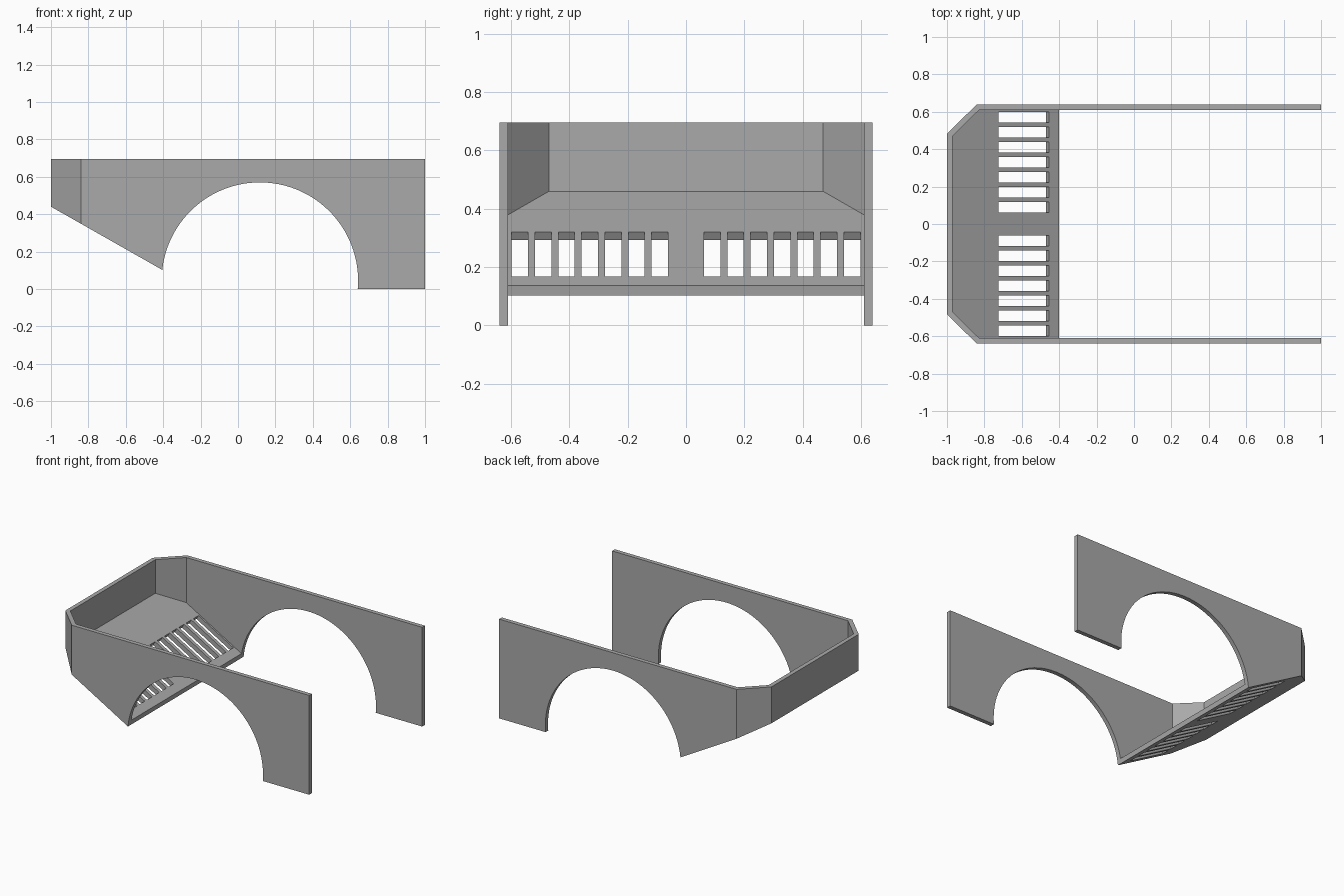
import bpy, bmesh, math
from mathutils import Matrix, Vector

cube = bpy.data.objects.get("Cube")
if cube:
    bpy.data.objects.remove(cube, do_unlink=True)

HEIGHT, HALF_WIDTH, WALL = 0.695, 0.64, 0.03
TILT = math.atan2(0.335, 0.59)       # slope of the belly panel
FLOOR = 0.032                        # belly panel thickness


def belly(x):
    """Height of the panel's underside."""
    return 0.44 - (x + 1) * math.tan(TILT)


def floor_top(x):
    return belly(x) + FLOOR / math.cos(TILT)


def make_object(name, bm):
    bmesh.ops.recalc_face_normals(bm, faces=bm.faces[:])
    mesh = bpy.data.meshes.new(name)
    bm.to_mesh(mesh)
    bm.free()
    obj = bpy.data.objects.new(name, mesh)
    bpy.context.collection.objects.link(obj)
    return obj


def prism(name, lower, upper):
    """Solid between two matching rings of points."""
    bm = bmesh.new()
    a = [bm.verts.new(p) for p in lower]
    b = [bm.verts.new(p) for p in upper]
    bm.faces.new(a)
    bm.faces.new(b)
    for i in range(len(a)):
        j = (i + 1) % len(a)
        bm.faces.new((a[i], a[j], b[j], b[i]))
    return make_object(name, bm)


def plan_prism(name, half_plan, bottom):
    """Upright solid from a plan mirrored across y, with a shaped bottom."""
    plan = half_plan + [(x, -y) for x, y in reversed(half_plan)]
    return prism(name, [(x, y, bottom(x)) for x, y in plan],
                 [(x, y, 1) for x, y in plan])


def boolean(target, cutter, operation):
    mod = target.modifiers.new(cutter.name, 'BOOLEAN')
    mod.operation, mod.solver, mod.object = operation, 'EXACT', cutter
    bpy.context.view_layer.objects.active = target
    bpy.ops.object.modifier_apply(modifier=mod.name)
    bpy.data.objects.remove(cutter, do_unlink=True)


# Side profile with the wheel arch
CX, CZ, R = 0.117, 0.045, 0.525
start, end, steps = math.radians(173.5), -math.asin(CZ / R), 56
profile = [(1, 0), (1, HEIGHT), (-1, HEIGHT), (-1, belly(-1))]
for i in range(steps + 1):
    t = start + (end - start) * i / steps
    profile.append((CX + R * math.cos(t), CZ + R * math.sin(t)))
profile[4] = (profile[4][0], belly(profile[4][0]))
profile[-1] = (profile[-1][0], 0)
body = prism("bumper_shell", [(x, -HALF_WIDTH, z) for x, z in profile],
             [(x, HALF_WIDTH, z) for x, z in profile])

# Angled corners
outer = plan_prism("outer_plan", [(1.2, 0.8), (-0.682, 0.8), (-0.84, HALF_WIDTH),
                                  (-1, 0.483), (-1.1, 0.385)], lambda x: -1)
boolean(body, outer, 'INTERSECT')

# Hollow inside, down to the sloping floor
inside = HALF_WIDTH - WALL
cavity = plan_prism("cavity", [(1.2, inside), (-0.828, inside), (-0.97, 0.47)],
                    floor_top)
boolean(body, cavity, 'DIFFERENCE')

# Vent slots, square to the sloping floor
bm = bmesh.new()
x_mid = -0.59
turn = Matrix.Rotation(TILT, 4, 'Y')
for side in (-1, 1):
    for k in range(7):
        place = Matrix.Translation(Vector((x_mid, side * (0.09 + 0.08 * k), floor_top(x_mid))))
        size = Matrix.Diagonal((0.27 / math.cos(TILT), 0.056, 0.2, 1))
        bmesh.ops.create_cube(bm, size=1, matrix=place @ turn @ size)
boolean(body, make_object("slots", bm), 'DIFFERENCE')

# Plain grey finish
grey = bpy.data.materials.new("plain_grey")
grey.use_nodes = True
colour = (0.4, 0.4, 0.4, 1)
grey.diffuse_color = colour
grey.node_tree.nodes["Principled BSDF"].inputs["Base Color"].default_value = colour
body.data.materials.clear()
body.data.materials.append(grey)

# Smooth arch, crisp edges
body.select_set(True)
bpy.context.view_layer.objects.active = body
bpy.ops.object.shade_smooth_by_angle(angle=math.radians(25))
